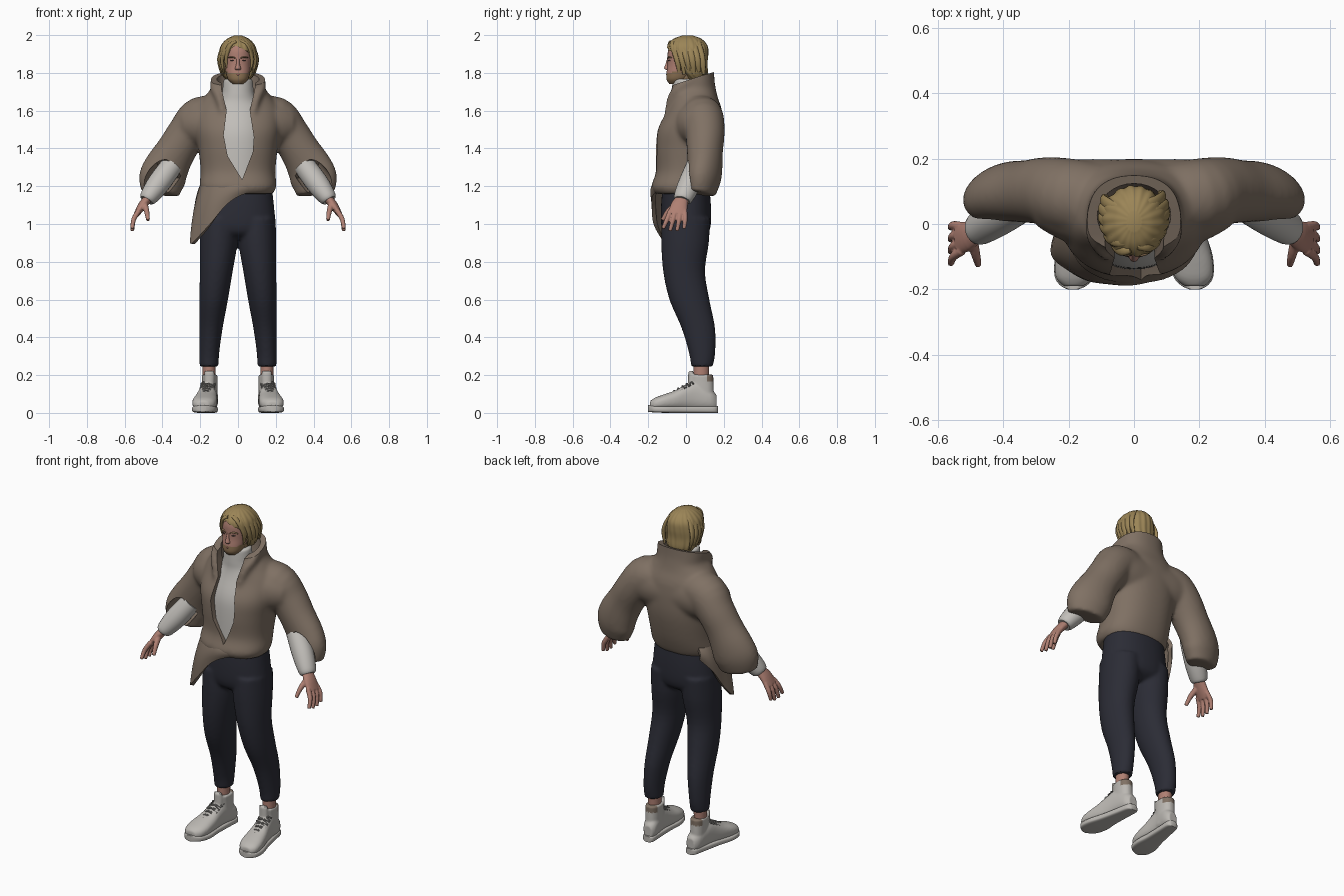
import bpy, bmesh, math
from mathutils import Vector

if bpy.data.objects.get("Cube"):
    bpy.data.objects.remove(bpy.data.objects["Cube"], do_unlink=True)

Y, Z = Vector((0, 1, 0)), Vector((0, 0, 1))


def material(name, *rgb):
    m = bpy.data.materials.new(name)
    m.use_nodes = True
    m.diffuse_color = (*rgb, 1)
    for node in m.node_tree.nodes:
        if node.type == 'BSDF_PRINCIPLED':
            node.inputs["Base Color"].default_value = (*rgb, 1)
    return m


BROWN = material("jacket brown", .215, .165, .127)
WHITE = material("knit white", .54, .52, .49)
NAVY = material("trouser navy", .024, .025, .036)
SKIN = material("skin", .43, .215, .17)
HAIR = material("hair blond", .33, .235, .095)
BEARD = material("beard brown", .26, .165, .085)
SHOE = material("shoe white", .5, .48, .45)
LACE = material("lace grey", .2, .195, .185)
DARK = material("eye dark", .06, .04, .035)
LIP = material("lip", .3, .12, .1)


def smooth(rows, n):
    """Catmull-Rom interpolation of rows of numbers."""
    out = []
    for i in range(len(rows) - 1):
        quad = [rows[max(i - 1, 0)], rows[i], rows[i + 1], rows[min(i + 2, len(rows) - 1)]]
        for s in range(n):
            t = s / n
            out.append([.5 * (2*b + (c - a)*t + (2*a - 5*b + 4*c - d)*t*t + (3*b - a - 3*c + d)*t**3)
                        for a, b, c, d in zip(*quad)])
    return out + [list(rows[-1])]


def loft(bm, rows, axis=None, ref=Y, seg=24, power=2, n=4, sx=1, ridge=0, waves=0):
    """Closed tube through rows of x, y, z, radius across, radius along ref."""
    pts = smooth(rows, n)
    rings = []
    for i, p in enumerate(pts):
        t = axis or (Vector(pts[min(i + 1, len(pts) - 1)][:3]) - Vector(pts[max(i - 1, 0)][:3])).normalized()
        v = (ref - t * ref.dot(t)).normalized()
        u = v.cross(t)
        ring = []
        for k in range(seg):
            a = math.tau * k / seg
            c, s = math.cos(a), math.sin(a)
            w = 1 + ridge * math.sin(waves * a + i * .15)
            co = Vector(p[:3]) + u * (w * max(p[3], .002) * math.copysign(abs(c) ** (2 / power), c)) \
                + v * (w * max(p[4], .002) * math.copysign(abs(s) ** (2 / power), s))
            ring.append(bm.verts.new((co.x * sx, co.y, co.z)))
        rings.append(ring)
    for a, b in zip(rings, rings[1:]):
        for k in range(seg):
            bm.faces.new((a[k], a[(k + 1) % seg], b[(k + 1) % seg], b[k]))
    bm.faces.new(rings[0])
    bm.faces.new(rings[-1])


def stack(bm, rows, x=0, **kw):
    """Upright loft from rows of z, centre y, half width, half depth."""
    loft(bm, [(x, cy, z, rx, ry) for z, cy, rx, ry in rows], axis=Z, **kw)


def prism(points, axis, lo, hi):
    """Extruded outline: xz points along y, or yz points along x."""
    bm = bmesh.new()
    place = (lambda a, b, d: (a, d, b)) if axis == 'Y' else (lambda a, b, d: (d, a, b))
    ends = [[bm.verts.new(place(a, b, d)) for a, b in points] for d in (lo, hi)]
    for e in ends:
        bm.faces.new(e)
    for k in range(len(points)):
        j = (k + 1) % len(points)
        bm.faces.new((ends[0][k], ends[0][j], ends[1][j], ends[1][k]))
    return bm


def to_object(name, bm):
    bmesh.ops.recalc_face_normals(bm, faces=bm.faces)
    me = bpy.data.meshes.new(name)
    bm.to_mesh(me)
    bm.free()
    ob = bpy.data.objects.new(name, me)
    bpy.context.scene.collection.objects.link(ob)
    return ob


def build(name, bm, mat, voxel=0, relax=5, cutters=(), thick=0, angle=40, second=None, rule=None):
    """Fuse, relax and cut a mesh, then shade and colour it; rule picks faces of the second colour."""
    ob = to_object(name, bm)
    if thick:
        m = ob.modifiers.new("thickness", 'SOLIDIFY')
        m.thickness, m.offset = thick, 0
    if voxel:
        m = ob.modifiers.new("fuse", 'REMESH')
        m.mode, m.voxel_size = 'VOXEL', voxel
        m = ob.modifiers.new("relax", 'SMOOTH')
        m.factor, m.iterations = .5, relax
    tools = [to_object("cutter", c) for c in cutters]
    for tool in tools:
        tool.hide_render = True
        m = ob.modifiers.new("cut", 'BOOLEAN')
        m.operation, m.solver, m.object = 'DIFFERENCE', 'EXACT', tool
    bpy.context.view_layer.update()
    me = bpy.data.meshes.new_from_object(ob.evaluated_get(bpy.context.evaluated_depsgraph_get()))
    ob.modifiers.clear()
    ob.data = me
    for tool in tools:
        bpy.data.objects.remove(tool, do_unlink=True)
    me.materials.clear()
    me.materials.append(mat)
    if second:
        me.materials.append(second)
    for f in me.polygons:
        f.material_index = int(rule(f.center)) if rule else 0
    me.shade_smooth()
    me.set_sharp_from_angle(angle=math.radians(angle))


SIDES = (("left", 1), ("right", -1))

# Jacket: body, yoke, sleeves and lapel rolls fused, then neck, front and cuffs opened
bm = bmesh.new()
stack(bm, [(1.16, -.02, .185, .145), (1.2, -.02, .203, .163), (1.28, .005, .198, .164),
           (1.4, .015, .21, .179), (1.5, .022, .225, .177), (1.6, .043, .222, .148),
           (1.67, .04, .18, .128), (1.715, .032, .145, .126), (1.76, .032, .141, .119),
           (1.85, .03, .13, .117)], seg=48, power=2.3)
loft(bm, [(-.27, .095, 1.525, .1, .105), (-.16, .068, 1.53, .135, .132), (0, .065, 1.53, .14, .132),
          (.16, .068, 1.53, .135, .132), (.27, .095, 1.525, .1, .105)], seg=32)
cuts = []
for _, s in SIDES:
    loft(bm, [(.08, .065, 1.57, .1, .115), (.195, .085, 1.56, .116, .115), (.265, .1, 1.485, .106, .105),
              (.327, .1, 1.39, .106, .095), (.378, .1, 1.3, .121, .09), (.402, .093, 1.235, .127, .086),
              (.412, .082, 1.16, .104, .07)], ref=Vector((.3, .95, 0)), seg=32, sx=s)
    loft(bm, [(.125, .04, 1.77, .02, .02), (.125, -.03, 1.725, .024, .024), (.1, -.075, 1.67, .024, .024),
              (.078, -.1, 1.58, .016, .016)], sx=s, seg=12)
    cuff = bmesh.new()
    loft(cuff, [(.365, .055, 1.295, .075, .065), (.44, -.03, 1.19, .085, .08), (.52, -.14, 1.06, .095, .1)], sx=s)
    cuts.append(cuff)
neck_hole = bmesh.new()
stack(neck_hole, [(1.66, .02, .1, .085), (1.75, .025, .112, .097), (1.95, .025, .112, .1)], seg=32)
front_gap = prism([(-.1, 1.9), (-.086, 1.71), (-.06, 1.6), (-.076, 1.47), (-.055, 1.36), (.022, 1.235),
                   (.078, 1.38), (.084, 1.46), (.062, 1.6), (.088, 1.71), (.105, 1.9)], 'Y', -.5, 0)
collar_slope = prism([(-.4, 1.7), (-.07, 1.735), (.07, 1.782), (.15, 1.805), (.4, 1.81), (.4, 2.2), (-.4, 2.2)],
                     'X', -.5, .5)
build("jacket", bm, BROWN, voxel=.01, relax=12, cutters=cuts + [neck_hole, front_gap, collar_slope])

# Long pointed jacket tail over the right hip: top point then bottom point per column
bm = bmesh.new()
columns = smooth([(.09, -.14, 1.22, .09, -.145, 1.185), (.0, -.16, 1.22, .0, -.168, 1.15),
                  (-.06, -.153, 1.22, -.07, -.17, 1.095),
                  (-.12, -.135, 1.22, -.14, -.163, 1.005), (-.165, -.095, 1.22, -.2, -.13, .935),
                  (-.18, -.05, 1.22, -.243, -.09, .895), (-.185, 0, 1.22, -.23, -.02, .97),
                  (-.18, .06, 1.22, -.207, .055, 1.09), (-.15, .1, 1.22, -.165, .105, 1.165)], 5)
grid = []
for c in columns:
    top, low = Vector(c[:3]), Vector(c[3:])
    out = Vector((top.x, top.y, 0)).normalized()
    grid.append([bm.verts.new(top.lerp(low, k / 6) + out * .012 * math.sin(math.pi * k / 6)) for k in range(7)])
for a, b in zip(grid, grid[1:]):
    for k in range(6):
        bm.faces.new((a[k], b[k], b[k + 1], a[k + 1]))
build("jacket_tail", bm, BROWN, thick=.022, angle=50)

# Roll-neck jumper
bm = bmesh.new()
stack(bm, [(1.19, -.01, .165, .13), (1.4, -.005, .165, .132), (1.5, .01, .165, .136), (1.6, .03, .15, .12),
           (1.65, .02, .108, .097), (1.69, .005, .086, .08), (1.73, 0, .08, .073), (1.76, 0, .076, .07),
           (1.768, 0, .066, .06)], seg=40)
build("jumper", bm, WHITE)

# Trousers: hips and both legs fused
bm = bmesh.new()
stack(bm, [(1.21, 0, .178, .122), (1.1, 0, .19, .132), (1, 0, .198, .132), (.95, 0, .185, .115),
           (.92, 0, .15, .07)], seg=40, power=2.2)
for _, s in SIDES:
    loft(bm, [(.1, 0, 1.03, .098, .128), (.103, -.005, .9, .1, .126), (.115, -.01, .75, .087, .111),
              (.129, .018, .6, .076, .106), (.143, .065, .45, .062, .089), (.152, .085, .32, .053, .07),
              (.153, .085, .245, .05, .057)], axis=Z, sx=s, seg=32)
build("trousers", bm, NAVY, voxel=.01, relax=4)

# Limb ends
for side, s in SIDES:
    bm = bmesh.new()
    loft(bm, [(.35, .06, 1.31, .058, .058), (.42, .02, 1.215, .06, .06), (.472, -.013, 1.143, .048, .052),
              (.484, -.02, 1.125, .037, .041)], sx=s)
    build(side + "_jumper_sleeve", bm, WHITE)

    # Hand: palm, four fingers and thumb fused
    bm = bmesh.new()
    loft(bm, [(.465, -.01, 1.15, .024, .03), (.505, -.035, 1.1, .023, .045), (.538, -.045, 1.05, .015, .05)], sx=s)
    for i in range(4):
        drop = .012 * (i in (1, 2))
        loft(bm, [(.525, -.082 + .025 * i, 1.07, .014, .014),
                  (.552, -.1 + .032 * i, 1.025, .013, .013),
                  (.56, -.122 + .037 * i, .975 - drop, .01, .01)], sx=s, seg=12)
    loft(bm, [(.495, -.05, 1.105, .018, .02), (.483, -.095, 1.065, .014, .015),
              (.476, -.125, 1.02, .01, .011)], sx=s, seg=12)
    build(side + "_hand", bm, SKIN, voxel=.0045, relax=2)

    bm = bmesh.new()
    stack(bm, [(.17, .08, .034, .04), (.28, .082, .035, .042)], x=.153 * s)
    build(side + "_ankle", bm, SKIN)

    # Shoe: sole, high-top upper with tongue and heel tab, laces
    line = lambda y: .15 + (.1 - y) * .12
    bm = bmesh.new()
    loft(bm, [(line(y), y, .018 + lift, r, .018) for y, r, lift in
              ((.17, .018, 0), (.152, .036, 0), (.08, .043, 0), (-.02, .053, 0), (-.1, .067, 0),
               (-.16, .061, .002), (-.188, .04, .004), (-.2, .016, .005))],
         axis=-Y, ref=Z, power=4, sx=s, seg=32)
    build(side + "_sole", bm, SHOE)
    bm = bmesh.new()
    loft(bm, [(line(y), y, h / 2 + .01, r, h / 2 - .005) for y, h, r in
              ((.162, .09, .026), (.13, .12, .042), (.05, .16, .045), (0, .145, .05), (-.06, .113, .06),
               (-.12, .092, .065), (-.165, .075, .056), (-.19, .058, .03))],
         axis=-Y, ref=Z, power=2.4, sx=s, seg=32)
    stack(bm, [(.05, .085, .041, .062), (.12, .085, .041, .062), (.17, .083, .041, .062), (.203, .082, .042, .063)],
          x=.15 * s, power=2.3)
    stack(bm, [(.12, .03, .026, .02), (.222, .026, .027, .014)], x=.152 * s)
    build(side + "_shoe_upper", bm, SHOE, voxel=.006, relax=4, second=BROWN,
          rule=lambda c: c.y > .11 and c.z > .168)
    bm = bmesh.new()
    for k in range(6):
        y, z = -.085 + .022 * k, .104 + .0125 * k
        for skew in (-.008, .008):
            loft(bm, [(line(y) - .038, y + .006 + skew, z - .017 + skew / 2, .0045, .0045),
                      (line(y), y, z + .001, .0045, .0045),
                      (line(y) + .038, y + .006 - skew, z - .017 - skew / 2, .0045, .0045)], sx=s, seg=8)
    build(side + "_laces", bm, LACE)

# Head with a nose; the beard colours the jaw
bm = bmesh.new()
stack(bm, [(1.742, -.055, .03, .034), (1.765, -.045, .053, .058), (1.8, -.03, .064, .073),
           (1.84, -.01, .07, .088), (1.88, 0, .074, .097), (1.92, .005, .073, .1), (1.96, .005, .06, .085),
           (1.985, .005, .035, .05)], seg=40, power=2.2, n=6)
stack(bm, [(1.66, .01, .055, .055), (1.8, .01, .055, .06)])
build("head", bm, SKIN, second=BEARD,
      rule=lambda c: 1.735 < c.z < (1.8 if abs(c.x) < .03 else 1.785 + abs(c.x) * .35))
bm = bmesh.new()
stack(bm, [(1.816, -.094, .014, .012), (1.824, -.096, .016, .02), (1.845, -.094, .01, .015),
           (1.875, -.092, .008, .008)], seg=16)
build("nose", bm, SKIN)
bm = bmesh.new()
loft(bm, [(-.024, -.09, 1.789, .003, .005), (0, -.101, 1.791, .005, .005), (.024, -.09, 1.789, .003, .005)], seg=12)
build("mouth", bm, LIP)
for side, s in SIDES:
    bm = bmesh.new()
    loft(bm, [(.021, -.091, 1.864, .002, .004), (.031, -.088, 1.866, .004, .006), (.042, -.083, 1.864, .002, .004)],
         sx=s, seg=12)
    build(side + "_eye", bm, DARK)
    bm = bmesh.new()
    loft(bm, [(.013, -.094, 1.878, .003, .006), (.033, -.089, 1.884, .004, .008), (.054, -.078, 1.88, .002, .006)],
         sx=s, seg=12)
    build(side + "_eyebrow", bm, BEARD)

# Hair: ridged cap cut away around the face, with locks swept from the parting
bm = bmesh.new()
stack(bm, [(1.765, .055, .065, .052), (1.8, .035, .09, .08), (1.85, .018, .1, .095), (1.9, .01, .1, .107),
           (1.945, .008, .089, .104), (1.98, .008, .058, .073), (1.997, .008, .022, .03)],
      seg=120, n=5, ridge=.02, waves=18)
face_gap = prism([(-.07, 1.6), (-.08, 1.84), (-.062, 1.905), (-.015, 1.945), (.03, 1.925), (.066, 1.9),
                  (.078, 1.84), (.07, 1.6)], 'Y', -.4, -.02)
side_slope = prism([(-.4, 1.6), (.03, 1.6), (.01, 1.78), (-.04, 1.865), (-.08, 1.915), (-.4, 1.92)], 'X', -.4, .4)
build("hair", bm, HAIR, cutters=[face_gap, side_slope], angle=55)
bm = bmesh.new()
for _, s in SIDES:
    for k in range(6):
        y = -.072 + .026 * k + .006 * s
        f = math.sqrt(1 - (y - .01) ** 2 / .0125)
        loft(bm, [(.01 * s, y, 1.943 + .036 * f, .008, .012), (.065 * s * f, y, 1.926 + .03 * f, .011, .019),
                  (.101 * s * f, y + .02, 1.875, .01, .018), (.088 * s * f, y + .03, 1.805 - .012 * (k % 2), .004, .008)],
             seg=12)
build("hair_locks", bm, HAIR, angle=60)
